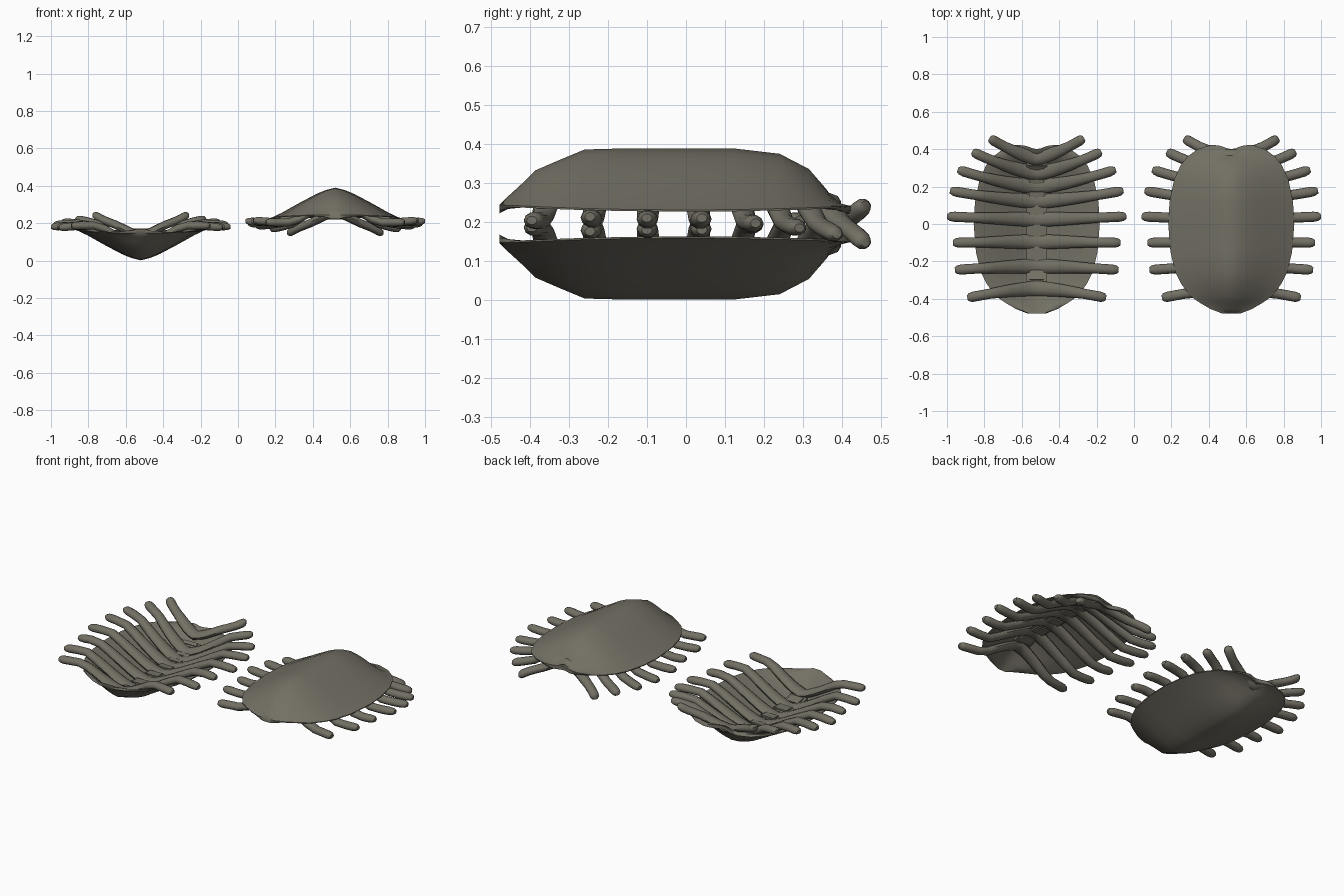
import bpy, bmesh, math
from mathutils import Vector, Matrix

if "Cube" in bpy.data.objects:
    bpy.data.objects.remove(bpy.data.objects["Cube"])

mat = bpy.data.materials.new("grey brown bone")
mat.diffuse_color = (0.17, 0.16, 0.127, 1)
mat.use_nodes = True
mat.node_tree.nodes["Principled BSDF"].inputs["Base Color"].default_value = mat.diffuse_color

# outline stations: y, half width, crown height
ST = [(-.478, .05, .245), (-.455, .11, .268), (-.42, .17, .30), (-.385, .22, .334),
      (-.32, .268, .362), (-.26, .298, .387), (-.15, .325, .39), (0, .337, .39),
      (.12, .33, .39), (.24, .305, .376), (.315, .27, .337), (.36, .235, .285),
      (.40, .18, .252), (.423, .11, .24)]
# cross-section: fraction of half width, fraction of height
CS = [(0, 1), (.15, .92), (.3, .79), (.45, .62), (.6, .45), (.85, .15), (1, 0)]


def lerp(table, v, k):
    if v <= table[0][0]:
        return table[0][k]
    for a, b in zip(table, table[1:]):
        if v <= b[0]:
            return a[k] + (b[k] - a[k]) * (v - a[0]) / (b[0] - a[0])
    return table[-1][k]


def rim(y):
    return .232 + .012 * min(1, (abs(y) / .45) ** 2)


def surf(x, y):
    w, c, r = lerp(ST, y, 1), lerp(ST, y, 2), rim(y)
    return r + max(0, c - r) * lerp(CS, abs(x) / w, 1)


def make(name, bm, angle=50):
    bmesh.ops.recalc_face_normals(bm, faces=bm.faces)
    me = bpy.data.meshes.new(name)
    bm.to_mesh(me)
    bm.free()
    me.materials.append(mat)
    me.shade_smooth()
    me.set_sharp_from_angle(angle=math.radians(angle))
    return me


def shell():
    bm = bmesh.new()
    fr = [-c[0] for c in reversed(CS[1:])] + [c[0] for c in CS]
    layers = []
    for th in (0, .022):
        rows = []
        for y, w, c in ST:
            row = []
            for f in fr:
                x = f * w
                yy = y - (.022 * math.exp(-(x / .05) ** 2) if y > .38 else 0)
                edge = 1 - .8 * abs(f) ** 4
                row.append(bm.verts.new((x, yy, surf(x, y) - th * edge)))
            rows.append(row)
        layers.append(rows)
        for a, b in zip(rows, rows[1:]):
            for i in range(len(fr) - 1):
                bm.faces.new((a[i], a[i + 1], b[i + 1], b[i]))
    # close the rim between outer and inner skins
    loops = [[*R[0], *[r[-1] for r in R[1:-1]], *reversed(R[-1]),
              *[r[0] for r in reversed(R[1:-1])]] for R in layers]
    o, n = loops
    for i in range(len(o)):
        j = (i + 1) % len(o)
        bm.faces.new((o[i], o[j], n[j], n[i]))
    return make("shell", bm)


# ribs: root y, tip x, tip y, tip z
RIBS = [(.355, .245, .455, .14), (.275, .335, .382, .165), (.20, .41, .287, .185),
        (.122, .45, .176, .20), (.025, .465, .04, .215), (-.095, .435, -.10, .215),
        (-.225, .425, -.245, .215), (-.345, .36, -.393, .20)]


def rib(i, y0, tx, ty, tz):
    bm = bmesh.new()
    half = []
    for t in (0, .12, .25, .4, .55, .7, .85, .95, 1.0, 1.03):
        x = t * tx
        y = y0 + (ty - y0) * t ** 1.5
        z = surf(x, y) - .036 + (tz - .2) * min(t, 1) ** 3
        hw = .042 - .015 * min(1, t / .7)
        k = 1 if t < .96 else (.85 if t <= 1 else .5)
        half.append((Vector((x, y, z)), hw * k, .022 * k))
    path = [(Vector((-p.x, p.y, p.z)), a, b) for p, a, b in reversed(half[1:])] + half
    prev, n = None, 10
    for j, (p, a, b) in enumerate(path):
        q0, q1 = path[max(j - 1, 0)][0], path[min(j + 1, len(path) - 1)][0]
        d = (q1 - q0).normalized()
        side = Vector((0, 0, 1)).cross(d).normalized()
        up = d.cross(side)
        ring = [bm.verts.new(p + side * a * math.cos(2 * math.pi * k / n)
                             + up * b * math.sin(2 * math.pi * k / n)) for k in range(n)]
        if prev:
            for k in range(n):
                bm.faces.new((prev[k], prev[(k + 1) % n], ring[(k + 1) % n], ring[k]))
        else:
            bm.faces.new(ring)
        prev = ring
    bm.faces.new(prev)
    return make("rib_%d" % i, bm)


# small square vertebrae along the underside
VERT = [(.31, .025), (.23, .03), (.16, .035), (.07, .045), (-.04, .06), (-.165, .07), (-.275, .065)]


def spine():
    bm = bmesh.new()
    for y, l in VERT:
        slope = math.atan2(surf(0, y + .03) - surf(0, y - .03), .06)
        for w, s, dz in ((.11, 1.25, .042), (.08, .8, .05)):
            bmesh.ops.create_cube(bm, size=1, matrix=Matrix.Translation((0, y, surf(0, y) - dz))
                                  @ Matrix.Rotation(slope, 4, 'X')
                                  @ Matrix.Diagonal((w, l * s, .026, 1)))
    return make("spine", bm, 20)


parts = [shell(), spine()] + [rib(i + 1, *r) for i, r in enumerate(RIBS)]

# one carapace dome up on the right, one turned over on the left
PLACES = [("upright", Matrix.Translation((.52, 0, 0))),
          ("overturned", Matrix.Translation((-.52, 0, .392)) @ Matrix.Rotation(math.pi, 4, 'Y'))]
for tag, m in PLACES:
    for me in parts:
        ob = bpy.data.objects.new(tag + "_" + me.name, me)
        ob.matrix_world = m
        bpy.context.collection.objects.link(ob)
